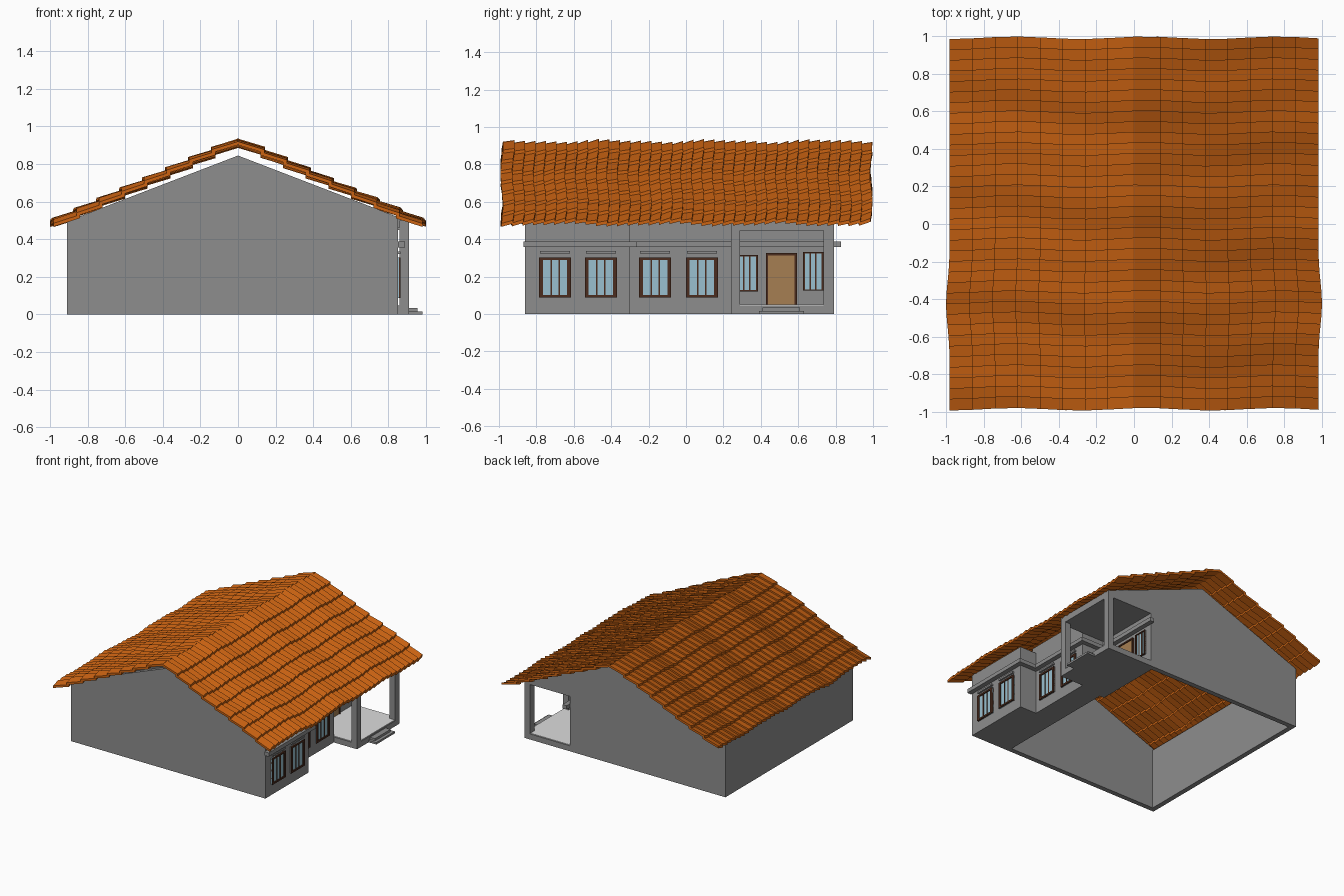
import bpy, bmesh, math

if "Cube" in bpy.data.objects:
    bpy.data.objects.remove(bpy.data.objects["Cube"])

def mat(name, rgb):
    m = bpy.data.materials.new(name)
    m.diffuse_color = (*rgb, 1)
    m.use_nodes = True
    m.node_tree.nodes["Principled BSDF"].inputs["Base Color"].default_value = m.diffuse_color
    return m

GREY = mat("wall_grey", (0.27, 0.27, 0.27))
ORANGE = mat("tile_orange", (0.60, 0.125, 0.006))
BROWN = mat("frame_brown", (0.07, 0.025, 0.013))
GLASS = mat("glass_blue", (0.32, 0.53, 0.63))
WOOD = mat("door_wood", (0.38, 0.21, 0.085))
PALE = mat("floor_pale", (0.72, 0.72, 0.72))

def finish(bm, name, material):
    bmesh.ops.recalc_face_normals(bm, faces=bm.faces)
    me = bpy.data.meshes.new(name)
    bm.to_mesh(me)
    bm.free()
    me.materials.append(material)
    ob = bpy.data.objects.new(name, me)
    bpy.context.collection.objects.link(ob)
    return ob

def hexa(bm, pts):
    """Box from 8 points: four below, four above in the same order."""
    v = [bm.verts.new(p) for p in pts]
    for f in ((3, 2, 1, 0), (4, 5, 6, 7), (0, 1, 5, 4), (1, 2, 6, 5), (2, 3, 7, 6), (3, 0, 4, 7)):
        bm.faces.new([v[i] for i in f])

def boxes(name, material, *extents):
    """One object made of boxes given as x0,x1,y0,y1,z0,z1."""
    bm = bmesh.new()
    for x0, x1, y0, y1, z0, z1 in extents:
        hexa(bm, [(x, y, z) for z in (z0, z1)
                  for x, y in ((x0, y0), (x1, y0), (x1, y1), (x0, y1))])
    return finish(bm, name, material)

def gable(name, profile, y0, y1):
    """Extrude an xz outline along y."""
    bm = bmesh.new()
    f = bm.faces.new([bm.verts.new((x, y0, z)) for x, z in profile])
    r = bmesh.ops.extrude_face_region(bm, geom=[f])
    for v in r["geom"]:
        if isinstance(v, bmesh.types.BMVert):
            v.co.y = y1
    return finish(bm, name, GREY)

# Gable walls; the back one bridges the open porch
T = 0.04
gable("front_gable_wall", [(-.91, 0), (.85, 0), (.85, .518), (0, .845), (-.91, .495)], -.86, -.86 + T)
gable("back_gable_wall", [(-.91, 0), (.5, 0), (.5, .45), (.91, .45), (.91, .495),
                          (0, .845), (-.91, .495)], .79 - T, .79)

# Side walls: plain on the left, stepping back three times on the right
FRONT_X, MID_X, PORCH_X = .85, .70, .50
boxes("left_wall", GREY, (-.91, -.91 + T, -.86, .79, 0, .495))
boxes("right_walls", GREY,
      (FRONT_X - T, FRONT_X, -.86, -.30, 0, .515),
      (MID_X, FRONT_X, -.30 - T, -.30, 0, .515),
      (MID_X - T, MID_X, -.30 - T, .24, 0, .57),
      (PORCH_X, MID_X, .24 - T, .24, 0, .57),
      (PORCH_X - T, PORCH_X, .24 - T, .79, 0, .64))

# Room floors under the right-hand rooms (the hall is open below)
boxes("room_floor", GREY, (PORCH_X, FRONT_X, -.86, -.30, 0, .01),
      (PORCH_X, MID_X, -.30, .24, 0, .01))

# Porch: slab, pale floor, pillars, eave beam, ceiling and steps
boxes("porch_slab", GREY, (PORCH_X, .91, .24, .79, 0, .045))
boxes("porch_floor", PALE, (PORCH_X, .905, .245, .785, .045, .05))
boxes("porch_pillars", GREY, (.86, .91, .24, .29, .045, .5), (.86, .91, .735, .79, .045, .5))
boxes("porch_beam_and_ceiling", GREY, (.86, .91, .24, .79, .445, .497),
      (PORCH_X, .90, .24, .78, .45, .462))
boxes("porch_steps", GREY, (.91, .98, .39, .63, 0, .016), (.91, .955, .41, .61, .016, .034))

# Moulding band along the stepped right side
C = .038
boxes("cornice", GREY,
      (FRONT_X, FRONT_X + C, -.87, -.30 + C, .357, .388),
      (MID_X, FRONT_X, -.30, -.30 + C, .357, .388),
      (MID_X, MID_X + C, -.30, .24 + C, .357, .388),
      (PORCH_X, MID_X, .24, .24 + C, .357, .388),
      (PORCH_X, PORCH_X + C, .24, .83, .357, .388))

def window(name, x, yc, w, z0, z1, f=.02, bars=2):
    """Glass plate with a brown frame and vertical bars, facing +x."""
    a, b = yc - w / 2, yc + w / 2
    boxes(name + "_glass", GLASS, (x, x + .006, a, b, z0, z1))
    parts = [(x, x + .014, a, a + f, z0, z1), (x, x + .014, b - f, b, z0, z1),
             (x, x + .014, a, b, z0, z0 + f * .7), (x, x + .014, a, b, z1 - f * .7, z1)]
    inner = w - 2 * f
    for i in range(bars):
        y = a + f + inner * (i + 1) / (bars + 1)
        parts.append((x, x + .010, y - .004, y + .004, z0, z1))
    boxes(name + "_frame", BROWN, *parts)

# Four framed windows with small hoods
for i, (x, y) in enumerate([(FRONT_X, -.70), (FRONT_X, -.455), (MID_X, -.165), (MID_X, .085)]):
    window(f"window_{i + 1}", x, y, .17, .087, .303)
    boxes(f"window_hood_{i + 1}", GREY, (x, x + .015, y - .08, y + .08, .322, .336))

# Porch windows and door
window("porch_window_left", PORCH_X, .325, .12, .12, .315, f=.01)
window("porch_window_right", PORCH_X, .68, .11, .125, .33, f=.01)
boxes("door_panel", WOOD, (PORCH_X, PORCH_X + .007, .435, .585, .05, .315))
boxes("door_frame", BROWN, (PORCH_X, PORCH_X + .014, .427, .439, .05, .325),
      (PORCH_X, PORCH_X + .014, .581, .593, .05, .325),
      (PORCH_X, PORCH_X + .014, .427, .593, .313, .325))

# Roof: overlapping tilted tiles, laid in rows down both slopes
ROWS, COLS, STEP = 8, 35, .12
PITCH = 1.97 / COLS

def tile_point(side, u, y, lift):
    """Slope position, with the gentle sag and swell of an old roof."""
    x = u * (1 + .02 * math.exp(-((y + .42) / .16) ** 2))
    z = .893 - .448 * u + lift
    z += .006 * math.sin(11 * y + 2.5 * side * u) + .003 * math.sin(23 * y - 4 * u)
    y += .007 * math.sin(9 * side * u + 1)
    return (side * x, y, z)

for side, name in ((-1, "left_roof_tiles"), (1, "right_roof_tiles")):
    bm = bmesh.new()
    for r in range(ROWS):
        u0, u1 = r * STEP, r * STEP + .14
        if r == 0:
            u0 = -.004
        for c in range(COLS):
            y0 = -.985 + c * PITCH
            y1 = min(y0 + PITCH + .006, .99)
            pts = []
            for t in (0, .018):
                for u, y, lift in ((u0, y0, 0), (u1, y0, .02), (u1, y1, .035), (u0, y1, .015)):
                    pts.append(tile_point(side, u, y, lift + t))
            hexa(bm, pts)
    finish(bm, name, ORANGE)
